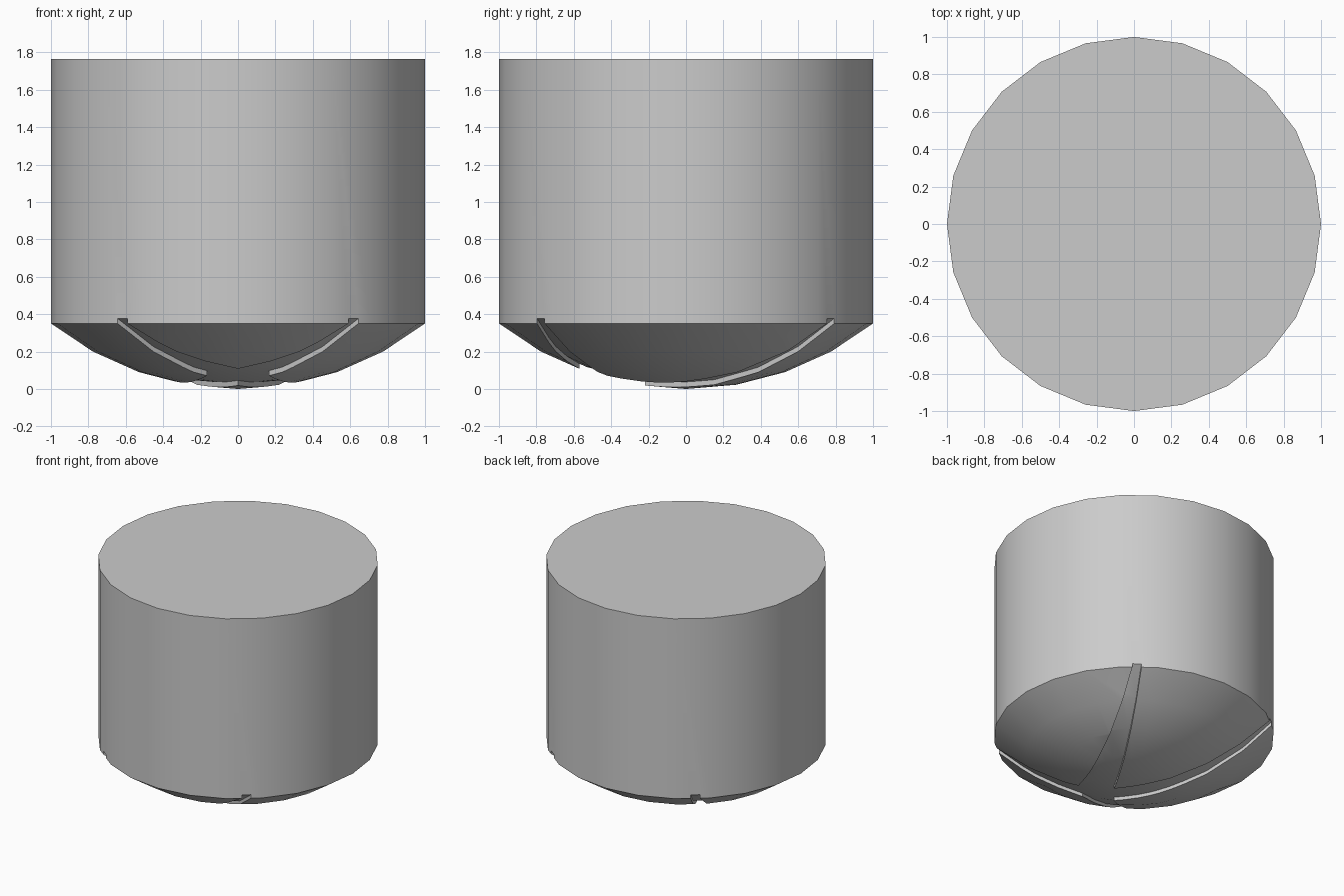
import bpy, bmesh, math
from mathutils import Vector

if "Cube" in bpy.data.objects:
    bpy.data.objects.remove(bpy.data.objects["Cube"])

SIDES, RINGS = 24, 4
TOP, RIM_Z, DEPTH = 1.765, 0.35, 0.027
R = (1 + RIM_Z ** 2) / (2 * RIM_Z)          # radius of the domed underside
ARC = math.asin(1 / R)


def make_object(name, bm):
    bmesh.ops.recalc_face_normals(bm, faces=bm.faces)
    mesh = bpy.data.meshes.new(name)
    bm.to_mesh(mesh)
    bm.free()
    obj = bpy.data.objects.new(name, mesh)
    bpy.context.collection.objects.link(obj)
    return obj


def revolve(name, profile):
    """Solid of revolution; profile starts on the axis and ends with a flat cap."""
    bm = bmesh.new()
    pole = bm.verts.new((0, 0, profile[0][1]))
    rings = [[bm.verts.new((r * math.cos(2 * math.pi * i / SIDES),
                            r * math.sin(2 * math.pi * i / SIDES), z))
              for i in range(SIDES)] for r, z in profile[1:]]
    for i in range(SIDES):
        j = (i + 1) % SIDES
        bm.faces.new((pole, rings[0][j], rings[0][i]))
        for a, b in zip(rings, rings[1:]):
            bm.faces.new((a[i], a[j], b[j], b[i]))
    bm.faces.new(rings[-1])
    return make_object(name, bm)


def cut(target, tool):
    mod = target.modifiers.new("cut", 'BOOLEAN')
    mod.operation, mod.solver, mod.object = 'DIFFERENCE', 'EXACT', tool
    bpy.context.view_layer.objects.active = target
    bpy.ops.object.modifier_apply(modifier=mod.name)
    bpy.data.objects.remove(tool)


# Cylinder with a shallow domed underside
dome = [(R * math.sin(ARC * k / RINGS), R - R * math.cos(ARC * k / RINGS))
        for k in range(RINGS + 1)]
body = revolve("domed_cylinder", dome + [(1, TOP)])

# Four-armed groove outline: panel corners, each arm narrowing to the rim
front, side, back = Vector((0, -.57)), Vector((.165, -.42)), Vector((0, -.22))


def arm_end(apex, rim):
    return apex + (Vector(rim) - apex) * 1.08


half = [front, arm_end(front, (.60, -.80)), arm_end(side, (.65, -.76)), side,
        arm_end(side, (.65, .76)), arm_end(back, (.60, .80)), back]
outline = half + [Vector((-p.x, p.y)) for p in reversed(half[1:-1])]
bm = bmesh.new()
base = bm.faces.new([bm.verts.new((p.x, p.y, -.2)) for p in outline])
ext = bmesh.ops.extrude_face_region(bm, geom=[base])
bmesh.ops.translate(bm, vec=(0, 0, .9),
                    verts=[v for v in ext['geom'] if isinstance(v, bmesh.types.BMVert)])
groove = make_object("groove_cutter", bm)
groove.hide_render = True

# Groove floor follows the dome, set slightly deeper
floor = revolve("groove_floor", [(r, z + DEPTH) for r, z in dome]
                + [(1.4, RIM_Z + DEPTH), (1.4, 1.2)])
floor.hide_render = True
cut(groove, floor)
cut(body, groove)

# Smooth curved faces, crisp rims and groove walls
bpy.ops.object.select_all(action='DESELECT')
body.select_set(True)
bpy.context.view_layer.objects.active = body
bpy.ops.object.shade_smooth_by_angle(angle=math.radians(30))
